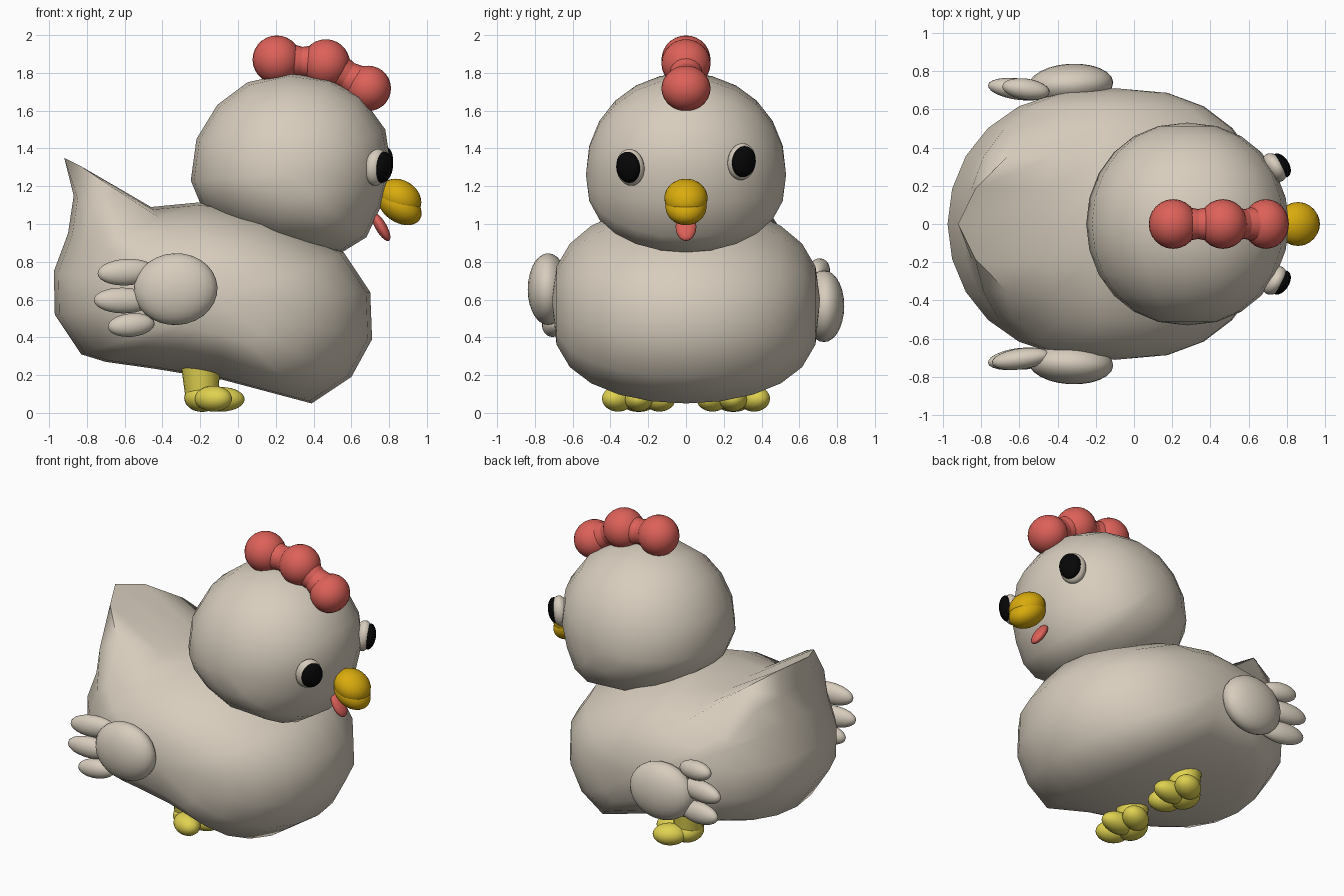
import bpy, bmesh, math
from mathutils import Matrix, Vector

if "Cube" in bpy.data.objects:
    bpy.data.objects.remove(bpy.data.objects["Cube"])


def material(name, r, g, b):
    m = bpy.data.materials.new(name)
    m.diffuse_color = (r, g, b, 1)
    m.use_nodes = True
    m.node_tree.nodes["Principled BSDF"].inputs["Base Color"].default_value = m.diffuse_color
    return m


CREAM = material("cream feathers", 0.68, 0.61, 0.51)
RED = material("soft red", 0.72, 0.12, 0.10)
AMBER = material("amber beak", 0.70, 0.41, 0.004)
YELLOW = material("yellow feet", 0.74, 0.64, 0.08)
BLACK = material("black", 0.002, 0.002, 0.002)


def finish(bm, name, mat, angle=60):
    bmesh.ops.recalc_face_normals(bm, faces=bm.faces[:])
    me = bpy.data.meshes.new(name)
    bm.to_mesh(me)
    bm.free()
    me.materials.append(mat)
    me.shade_smooth()
    me.set_sharp_from_angle(angle=math.radians(angle))
    ob = bpy.data.objects.new(name, me)
    bpy.context.collection.objects.link(ob)
    return ob


def ball(bm, centre, size, rot_y=0, rot_z=0):
    """Add an ellipsoid with the given half sizes; rotations in degrees."""
    mat = (Matrix.Translation(centre)
           @ Matrix.Rotation(math.radians(rot_z), 4, 'Z')
           @ Matrix.Rotation(math.radians(rot_y), 4, 'Y')
           @ Matrix.Diagonal((*size, 1)))
    bmesh.ops.create_uvsphere(bm, u_segments=24, v_segments=14, radius=1, matrix=mat)


def rod(bm, a, b, r1, r2):
    """Add a tapered cylinder from a to b."""
    a, b = Vector(a), Vector(b)
    d = b - a
    mat = Matrix.Translation((a + b) / 2) @ d.to_track_quat('Z', 'Y').to_matrix().to_4x4()
    bmesh.ops.create_cone(bm, cap_ends=True, segments=20, radius1=r1, radius2=r2,
                          depth=d.length, matrix=mat)


def puffed(name, profile, centre, half_width, power, low_power, tips=None):
    """Inflate a side profile: slices across y shrink toward the centre.
    Points below the centre shrink in height by low_power, for a fuller underside."""
    bm = bmesh.new()
    cx, cz = centre
    rings = []
    for k in range(-5, 6):
        t = math.radians(15 * k)
        s, low = math.cos(t) ** power, math.cos(t) ** low_power
        y = half_width * math.sin(t)
        pts = [(cx + (x - cx) * s, cz + (z - cz) * (s if z > cz else low))
               for x, z in profile]
        if tips:
            tip = tips.get(abs(k))
            if tip is None:
                # no tail this far out: keep the back round
                tip = (cx + (-0.80 - cx) * s, cz + (1.04 - cz) * s)
                pts[-1] = (cx + (-0.86 - cx) * s, cz + (0.99 - cz) * s)
            pts[0] = tip
        rings.append([bm.verts.new((x, y, z)) for x, z in pts])
    n = len(profile)
    for r0, r1 in zip(rings, rings[1:]):
        for i in range(n):
            j = (i + 1) % n
            bm.faces.new((r0[i], r0[j], r1[j], r1[i]))
    for ring, side in ((rings[0], -1), (rings[-1], 1)):
        pole = bm.verts.new((cx, side * half_width, cz))
        for i in range(n):
            bm.faces.new((ring[i], ring[(i + 1) % n], pole))
    return finish(bm, name, CREAM)


# body with a fan-shaped upturned tail
body = [(-0.92, 1.35), (-0.46, 1.09), (-0.2, 1.115), (0.15, 1.05), (0.56, 0.85),
        (0.70, 0.64), (0.71, 0.39), (0.60, 0.19), (0.39, 0.05), (-0.08, 0.175),
        (-0.45, 0.235), (-0.70, 0.27), (-0.83, 0.31), (-0.97, 0.52), (-0.975, 0.75),
        (-0.90, 0.95), (-0.87, 1.15)]
puffed("body", body, (-0.1, 0.6), 0.71, 0.8, 0.62,
       {0: (-0.92, 1.35), 1: (-0.83, 1.305), 2: (-0.66, 1.19)})

# head, its lower back sunk into the body
head = [(0.27, 1.8), (0.05, 1.75), (-0.11, 1.63), (-0.22, 1.45), (-0.25, 1.23),
        (-0.2, 1.11), (-0.06, 0.98), (0.18, 0.87), (0.55, 0.85), (0.68, 0.93),
        (0.76, 1.1), (0.81, 1.3), (0.78, 1.5), (0.65, 1.68), (0.48, 1.77)]
puffed("head", head, (0.28, 1.26), 0.53, 0.92, 0.8)

# comb: three balls joined by waists
bm = bmesh.new()
lobes = [((0.205, 0, 1.87), 0.128), ((0.465, 0, 1.85), 0.128), ((0.69, 0, 1.718), 0.12)]
for c, r in lobes:
    ball(bm, c, (r, 0.13, r))
for (a, ra), (b, rb) in zip(lobes, lobes[1:]):
    a, b = Vector(a), Vector(b)
    m = (a + b) / 2
    rod(bm, a, m, 0.105, 0.078)
    rod(bm, m, b, 0.078, 0.105)
finish(bm, "comb", RED)

# eyes, the far one slightly higher
for side, label, z in ((-1, "right", 1.30), (1, "left", 1.33)):
    bm = bmesh.new()
    ball(bm, (0.735, side * 0.295, z), (0.055, 0.082, 0.098), 8, side * 33)
    finish(bm, label + "_eye_rim", CREAM)
    bm = bmesh.new()
    ball(bm, (0.768, side * 0.306, z), (0.042, 0.07, 0.083), 8, side * 33)
    finish(bm, label + "_pupil", BLACK)

# beak halves and tongue
bm = bmesh.new()
ball(bm, (0.857, 0, 1.137), (0.12, 0.115, 0.095), 32)
finish(bm, "upper_beak", AMBER)
bm = bmesh.new()
ball(bm, (0.856, 0, 1.094), (0.128, 0.11, 0.085), 34)
finish(bm, "lower_beak", AMBER)
bm = bmesh.new()
ball(bm, (0.757, 0, 0.985), (0.085, 0.055, 0.03), 60)
finish(bm, "tongue", RED)

# wings with three feathers; one is the other turned over about x
for side, label in ((-1, "right"), (1, "left")):
    def flip(z):
        return z if side < 0 else 1.22 - z
    bm = bmesh.new()
    ball(bm, (-0.33, side * 0.73, flip(0.655)), (0.222, 0.108, 0.19), side * 3, side * 3)
    finish(bm, label + "_wing", CREAM)
    bm = bmesh.new()
    for x, z, length, height, tilt in ((-0.59, 0.745, 0.155, 0.07, -3),
                                       (-0.61, 0.595, 0.155, 0.068, 1),
                                       (-0.565, 0.465, 0.125, 0.062, -5)):
        ball(bm, (x, side * 0.705, flip(z)), (length, 0.055, height), -side * tilt, -side * 8)
    finish(bm, label + "_wing_feathers", CREAM)

# legs and three-toed feet
for side, label in ((-1, "right"), (1, "left")):
    bm = bmesh.new()
    y = side * 0.25
    rod(bm, (-0.19, y, 0.06), (-0.2, y, 0.3), 0.085, 0.108)
    ball(bm, (-0.19, y, 0.08), (0.095, 0.11, 0.075))
    ball(bm, (-0.09, y, 0.072), (0.125, 0.075, 0.065))
    for dy in (-1, 1):
        ball(bm, (-0.13, y + dy * 0.11, 0.075), (0.105, 0.078, 0.068), 0, dy * 30)
    finish(bm, label + "_foot", YELLOW)
